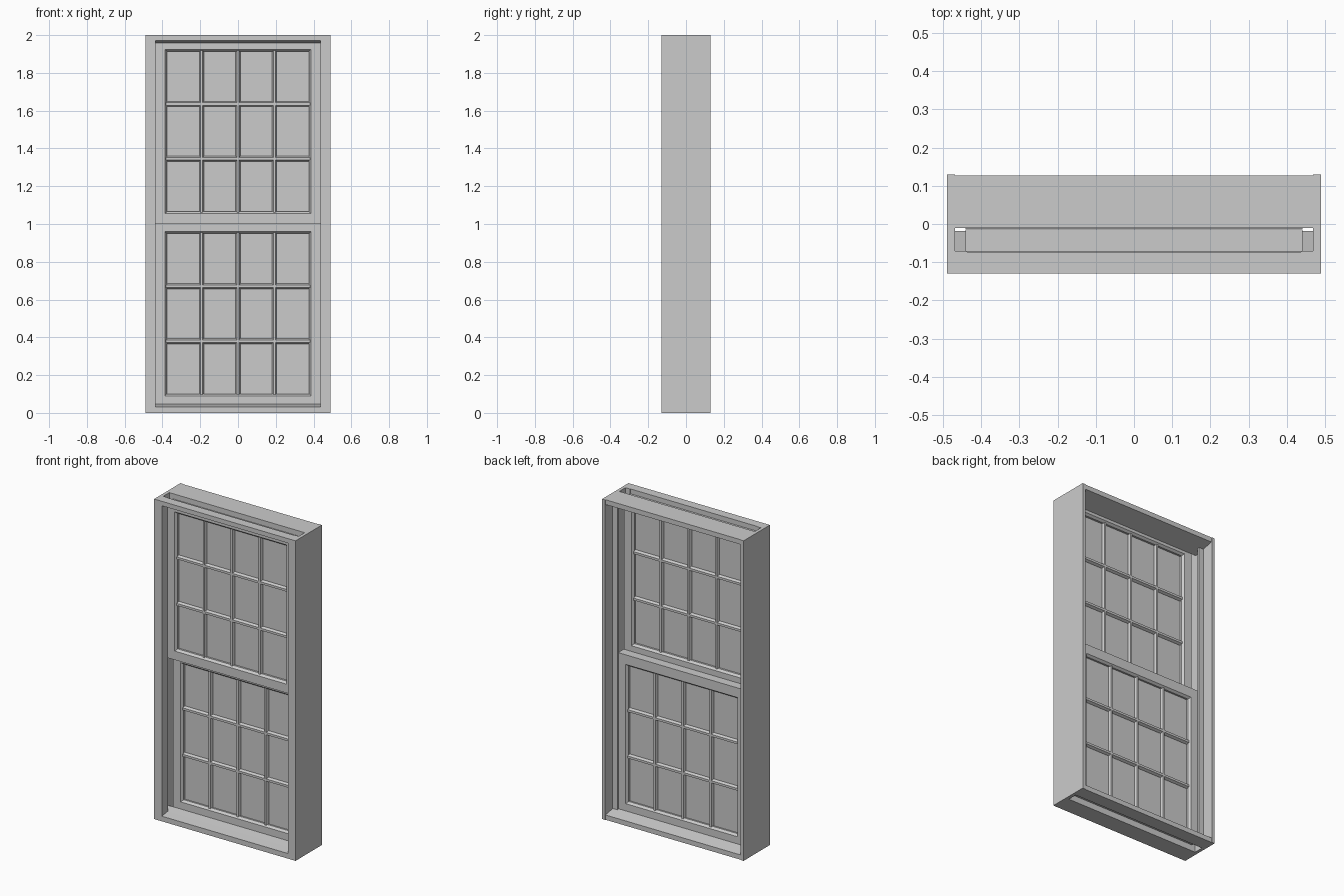
import bpy

if "Cube" in bpy.data.objects:
    bpy.data.objects.remove(bpy.data.objects["Cube"])


def mesh_object(name, verts, faces):
    me = bpy.data.meshes.new(name)
    me.from_pydata(verts, [], faces)
    me.validate()
    ob = bpy.data.objects.new(name, me)
    bpy.context.collection.objects.link(ob)
    bpy.context.view_layer.objects.active = ob
    bpy.ops.object.mode_set(mode='EDIT')
    bpy.ops.mesh.select_all(action='SELECT')
    bpy.ops.mesh.normals_make_consistent(inside=False)
    bpy.ops.object.mode_set(mode='OBJECT')
    return ob


def prism(name, profile, axis, a, b):
    """Extrude a 2D profile along an axis; the profile holds the other two coordinates in order."""
    n = len(profile)
    verts = []
    for t in (a, b):
        for p in profile:
            v = list(p)
            v.insert('xyz'.index(axis), t)
            verts.append(v)
    faces = [list(range(n)), list(range(n, 2 * n))]
    faces += [[i, (i + 1) % n, n + (i + 1) % n, n + i] for i in range(n)]
    return mesh_object(name, verts, faces)


def ring(name, loops):
    """Closed rectangular frame from (x half width, z low, z high, y) loops."""
    verts = []
    for hx, z0, z1, y in loops:
        verts += [(-hx, y, z0), (hx, y, z0), (hx, y, z1), (-hx, y, z1)]
    n = len(loops)
    faces = [[4 * i + k, 4 * i + (k + 1) % 4,
              4 * ((i + 1) % n) + (k + 1) % 4, 4 * ((i + 1) % n) + k]
             for i in range(n) for k in range(4)]
    return mesh_object(name, verts, faces)


# Side jambs with sash channel, front lip and inner stop
jamb = [(.489, -.13), (.489, .13), (.468, .13), (.468, .055), (.436, .055),
        (.436, .043), (.468, .043), (.468, -.07), (.436, -.07), (.436, -.13)]
for side, s in (('right', 1), ('left', -1)):
    prism('jamb_' + side, [(s * x, y) for x, y in jamb], 'z', 0, 2)

# Head: two pieces leaving an open slot for the upper sash
prism('head_front', [(-.13, 1.972), (-.073, 1.958), (-.073, 2), (-.13, 2)], 'x', -.436, .436)
prism('head_back', [(-.01, 1.94), (.127, 1.97), (.127, 2), (-.01, 2)], 'x', -.468, .468)

# Sill: two pieces leaving an open slot for the lower sash
prism('sill_front_lip', [(-.13, 0), (-.07, 0), (-.07, .04), (-.13, .032)], 'x', -.436, .436)
prism('sill_front', [(-.07, 0), (-.018, 0), (-.018, .048), (-.07, .04)], 'x', -.468, .468)
prism('sill_back', [(.043, 0), (.127, 0), (.127, .03), (.043, .045)], 'x', -.468, .468)


def bar_profile(centre, mid, w=.014, d=.02):
    """Chamfered glazing bar section as (position, depth) pairs."""
    return [(centre - w, mid - .006), (centre - w * .5, mid - d), (centre + w * .5, mid - d),
            (centre + w, mid - .006), (centre + w, mid + .006), (centre + w * .5, mid + d),
            (centre - w * .5, mid + d), (centre - w, mid + .006)]


def sash(name, y0, y1, z0, z1, o0, o1):
    hx, ox, c = .44, .387, .011
    mid = (y0 + y1) / 2
    # Stiles and rails with a chamfered opening
    ring(name + '_frame', [
        (hx, z0, z1, y0), (ox, o0, o1, y0), (ox - c, o0 + c, o1 - c, y0 + .014),
        (ox - c, o0 + c, o1 - c, y1 - .014), (ox, o0, o1, y1), (hx, z0, z1, y1)])
    # Glass
    prism(name + '_glass', [(mid - .003, o0), (mid + .003, o0), (mid + .003, o1), (mid - .003, o1)],
          'x', -ox + .005, ox - .005)
    # Glazing bars
    for i in range(3):
        prism(f'{name}_upright_bar_{i}', bar_profile((i - 1) * .193, mid, .012), 'z',
              o0 + .006, o1 - .006)
    for i in (1, 2):
        z = o0 + (o1 - o0) * i / 3
        prism(f'{name}_cross_bar_{i}', [(y, p) for p, y in bar_profile(z, mid)], 'x',
              -ox + .006, ox - .006)


sash('upper_sash', -.0725, -.0145, 1.0, 1.97, 1.055, 1.925)
sash('lower_sash', -.0135, .0425, .035, 1.02, .09, .96)
